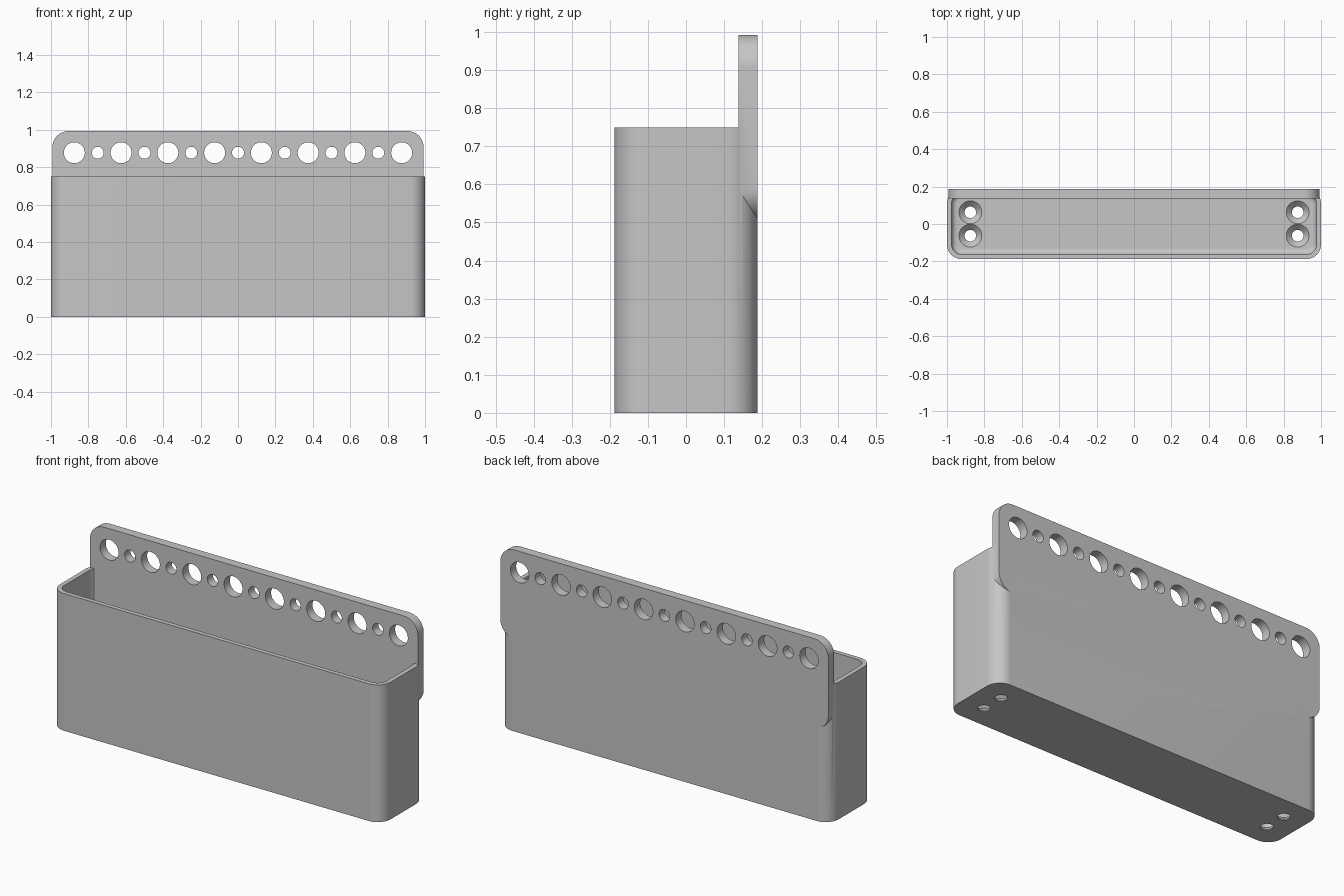
import bpy, bmesh
from math import sin, cos, pi

cube = bpy.data.objects.get("Cube")
if cube:
    bpy.data.objects.remove(cube, do_unlink=True)

grey = bpy.data.materials.new("light grey")
grey.use_nodes = True
GREY = (0.565, 0.565, 0.565, 1)
grey.diffuse_color = GREY
grey.node_tree.nodes["Principled BSDF"].inputs["Base Color"].default_value = GREY


def rounded_rect(u0, u1, v0, v1, r, steps=12):
    """Counter-clockwise outline with rounded corners."""
    corners = [(u1 - r, v1 - r), (u0 + r, v1 - r), (u0 + r, v0 + r), (u1 - r, v0 + r)]
    return [(cu + r * cos((k + i / steps) * pi / 2), cv + r * sin((k + i / steps) * pi / 2))
            for k, (cu, cv) in enumerate(corners) for i in range(steps + 1)]


def circle(u, v, r, n=40):
    return [(u + r * cos(2 * pi * i / n), v + r * sin(2 * pi * i / n)) for i in range(n)]


def loft(name, rings):
    """Closed solid skinned through rings of 3D points."""
    bm = bmesh.new()
    loops = [[bm.verts.new(p) for p in ring] for ring in rings]
    for a, b in zip(loops, loops[1:]):
        for i in range(len(a)):
            j = (i + 1) % len(a)
            bm.faces.new((a[i], a[j], b[j], b[i]))
    bm.faces.new(loops[0][::-1])
    bm.faces.new(loops[-1])
    bmesh.ops.recalc_face_normals(bm, faces=bm.faces)
    mesh = bpy.data.meshes.new(name)
    bm.to_mesh(mesh)
    bm.free()
    mesh.materials.append(grey)
    obj = bpy.data.objects.new(name, mesh)
    bpy.context.collection.objects.link(obj)
    return obj


def flat(outline, z):
    return [(u, v, z) for u, v in outline]


def upright(outline, y):
    return [(u, y, v) for u, v in outline]


def boolean(target, tool, operation):
    mod = target.modifiers.new(operation.lower(), 'BOOLEAN')
    mod.operation = operation
    mod.solver = 'EXACT'
    mod.object = tool
    bpy.context.view_layer.objects.active = target
    bpy.ops.object.modifier_apply(modifier=mod.name)
    bpy.data.objects.remove(tool, do_unlink=True)


W, D, H = 1.0, 0.1875, 0.75
WALL, FLOOR, FILLET, CORNER = 0.025, 0.035, 0.03, 0.078

# Tray body
holder = loft("wall_tray", [flat(rounded_rect(-W, W, -D, D, CORNER), z) for z in (0, H)])

# Cavity with a rounded floor edge
rings = []
for i in range(7):
    a = i / 6 * pi / 2
    inset = WALL + FILLET * (1 - sin(a))
    outline = rounded_rect(-W + inset, W - inset, -D + inset, D - inset, CORNER - inset)
    rings.append(flat(outline, FLOOR + FILLET * (1 - cos(a))))
rings.append(flat(outline, H + 0.1))
boolean(holder, loft("cavity_cutter", rings), 'DIFFERENCE')

# Back mounting plate
plate_outline = rounded_rect(-0.992, 0.992, 0.5075, 0.9925, 0.085)
plate = loft("back_plate", [upright(plate_outline, y) for y in (0.1375, D)])
boolean(holder, plate, 'UNION')

# Alternating large and small holes along the plate
for i in range(15):
    hole = circle(-0.875 + i * 0.125, 0.877, 0.032 if i % 2 else 0.056)
    boolean(holder, loft("plate_hole", [upright(hole, y) for y in (0.1, 0.25)]), 'DIFFERENCE')

# Countersunk screw holes in the floor
for x in (-0.875, 0.875):
    for y in (-0.0625, 0.0625):
        steps = ((0.031, -0.05), (0.031, 0.005), (0.061, FLOOR), (0.061, FLOOR + 0.02))
        boolean(holder, loft("screw_hole", [flat(circle(x, y, r), z) for r, z in steps]),
                'DIFFERENCE')

# Smooth curves, sharp edges
bpy.ops.object.select_all(action='DESELECT')
holder.select_set(True)
bpy.context.view_layer.objects.active = holder
bpy.ops.object.shade_smooth_by_angle(angle=0.5)
